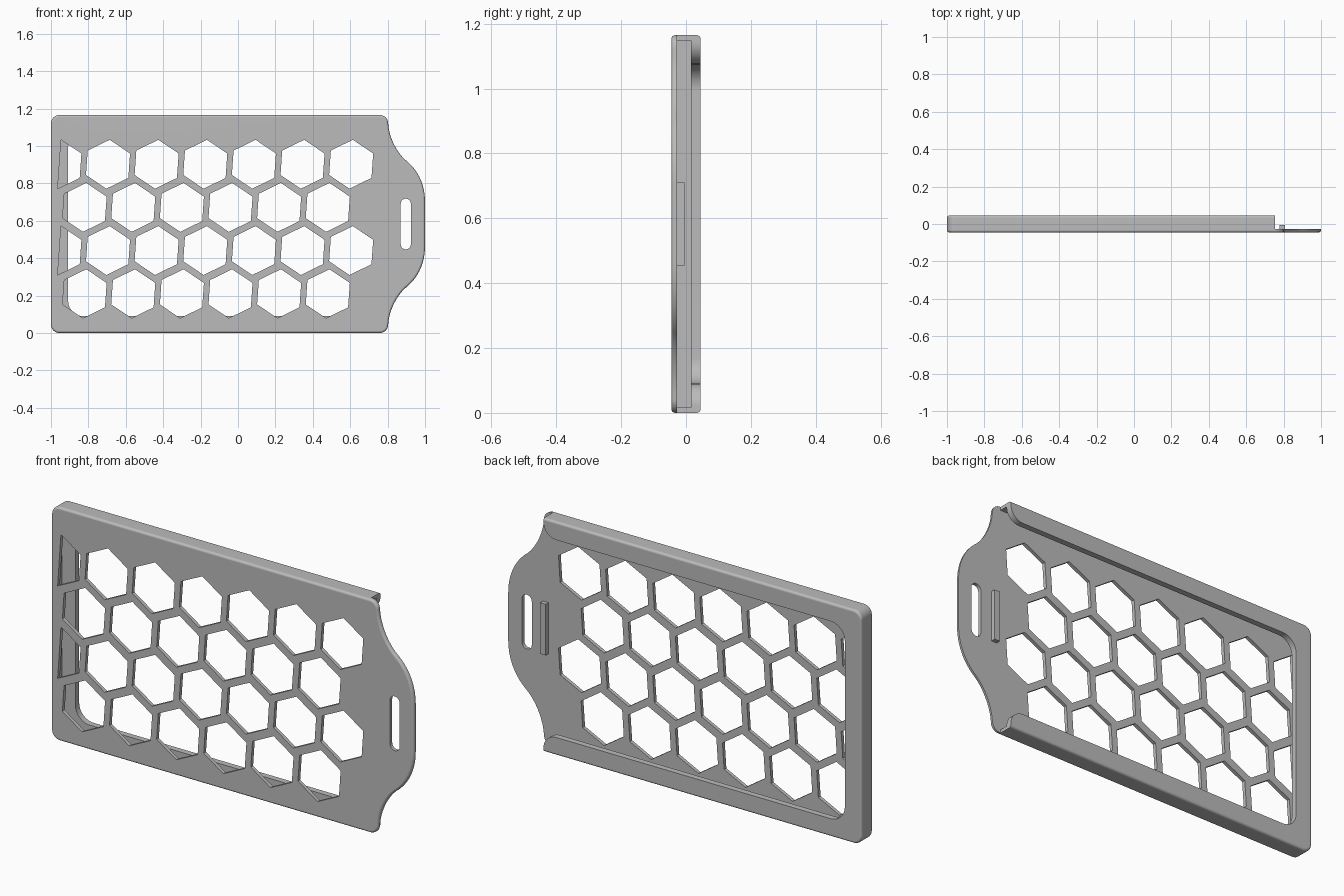
import bpy, bmesh, math
from mathutils import Vector, geometry

cube = bpy.data.objects.get("Cube")
if cube:
    bpy.data.objects.remove(cube, do_unlink=True)

HEIGHT = 1.165
MID = HEIGHT / 2
FRONT, PLATE_BACK, LIP_FRONT, BACK = -0.045, -0.027, 0.015, 0.045
RAIL_END = 0.755

gray = bpy.data.materials.new("gray_plastic")
gray.use_nodes = True
color = (0.5, 0.5, 0.5, 1)
gray.diffuse_color = color
gray.node_tree.nodes["Principled BSDF"].inputs["Base Color"].default_value = color


def arc(cx, cz, r, start, end, n=10):
    angles = [math.radians(start + (end - start) * i / n) for i in range(n + 1)]
    return [(cx + r * math.cos(a), cz + r * math.sin(a)) for a in angles]


def bezier(a, b, c, d, n=14):
    pts = geometry.interpolate_bezier(*[Vector((*p, 0)) for p in (a, b, c, d)], n)
    return [(p.x, p.y) for p in pts]


def mirrored(upper):
    """Close an upper half outline with its reflection about mid height."""
    return upper + [(x, HEIGHT - z) for x, z in reversed(upper)]


def prisms(name, outlines, y0, y1):
    """Extrude outlines in the xz plane from y0 to y1."""
    bm = bmesh.new()
    for outline in outlines:
        face = bm.faces.new([bm.verts.new((x, y0, z)) for x, z in outline])
        result = bmesh.ops.extrude_face_region(bm, geom=[face])
        verts = [v for v in result["geom"] if isinstance(v, bmesh.types.BMVert)]
        bmesh.ops.translate(bm, verts=verts, vec=(0, y1 - y0, 0))
    bmesh.ops.recalc_face_normals(bm, faces=bm.faces)
    mesh = bpy.data.meshes.new(name)
    bm.to_mesh(mesh)
    bm.free()
    mesh.materials.append(gray)
    obj = bpy.data.objects.new(name, mesh)
    bpy.context.collection.objects.link(obj)
    return obj


def activate(obj):
    bpy.ops.object.select_all(action="DESELECT")
    obj.select_set(True)
    bpy.context.view_layer.objects.active = obj


def bevel(obj, width, segments):
    activate(obj)
    mod = obj.modifiers.new("rounded_edges", "BEVEL")
    mod.width, mod.segments = width, segments
    mod.limit_method, mod.angle_limit = "ANGLE", math.radians(60)
    bpy.ops.object.modifier_apply(modifier=mod.name)


def cut(obj, cutter):
    activate(obj)
    mod = obj.modifiers.new("cut", "BOOLEAN")
    mod.operation, mod.solver, mod.object = "DIFFERENCE", "EXACT", cutter
    bpy.ops.object.modifier_apply(modifier=mod.name)
    bpy.data.objects.remove(cutter, do_unlink=True)


def box(x0, x1, z0, z1):
    return [(x0, z0), (x1, z0), (x1, z1), (x0, z1)]


# Solid case with the pull tab at its open end
r = 0.045
shoulder = bezier((0.803, 1.115), (0.81, 1.04), (0.85, 0.965), (0.895, 0.925))
tab = bezier((0.895, 0.925), (0.965, 0.87), (1, 0.79), (1, 0.70))
upper = (arc(-1 + r, HEIGHT - r, r, 180, 90)
         + arc(0.803 - r, HEIGHT - r, r, 90, 0)
         + shoulder[1:] + tab[1:])
case = prisms("card_case", [mirrored(upper)], FRONT, BACK)
bevel(case, 0.012, 4)

# Open end: only the front plate continues past the rails
cut(case, prisms("end_cutter", [box(RAIL_END, 1.2, -0.2, 1.4)], PLATE_BACK, 0.2))

# Card cavity
wall = 0.017
cut(case, prisms("cavity_cutter", [box(-1 + wall, 1.2, wall, HEIGHT - wall)],
                 PLATE_BACK, LIP_FRONT))

# Back window with rounded corners, flared at the open end
lip_z, lip_x, inner, flare = 1.075, -0.908, 0.08, 0.07
window = (arc(lip_x + inner, lip_z - inner, inner, 180, 90)
          + arc(RAIL_END - flare, lip_z + flare, flare, -90, 0)
          + [(0.9, lip_z + flare)])
cut(case, prisms("window_cutter", [mirrored(window)], -0.005, 0.2))

# Honeycomb holes, slightly turned, with half cells at the closed end
pitch, row_step, turn = 0.26, 0.2307, -4
cells = []
for row in range(4):
    z = 0.902 - row * row_step
    offset = -0.695 if row % 2 == 0 else -0.82
    for col in range(6):
        cells.append(arc(offset + col * pitch, z, 0.131, 90 + turn, 390 + turn, 5))
    if row % 2 == 0:
        cells.append(arc(offset - pitch, z, 0.131, -90 + turn, 90 + turn, 3))
cut(case, prisms("honeycomb_cutter", cells, -0.2, -0.006))

# Strap slot in the tab
sr = 0.027
slot = arc(0.897, 0.718 - sr, sr, 180, 0, 12)
cut(case, prisms("slot_cutter", [mirrored(slot)], -0.2, 0.2))

# Retaining ridge behind the open end
ridge = prisms("retaining_ridge", [box(0.778, 0.808, 0.455, 0.71)], PLATE_BACK - 0.005, -0.005)

for obj in (case, ridge):
    activate(obj)
    bpy.ops.object.shade_smooth_by_angle(angle=math.radians(31))
    normals = obj.modifiers.new("even_shading", "WEIGHTED_NORMAL")
    normals.keep_sharp = True
